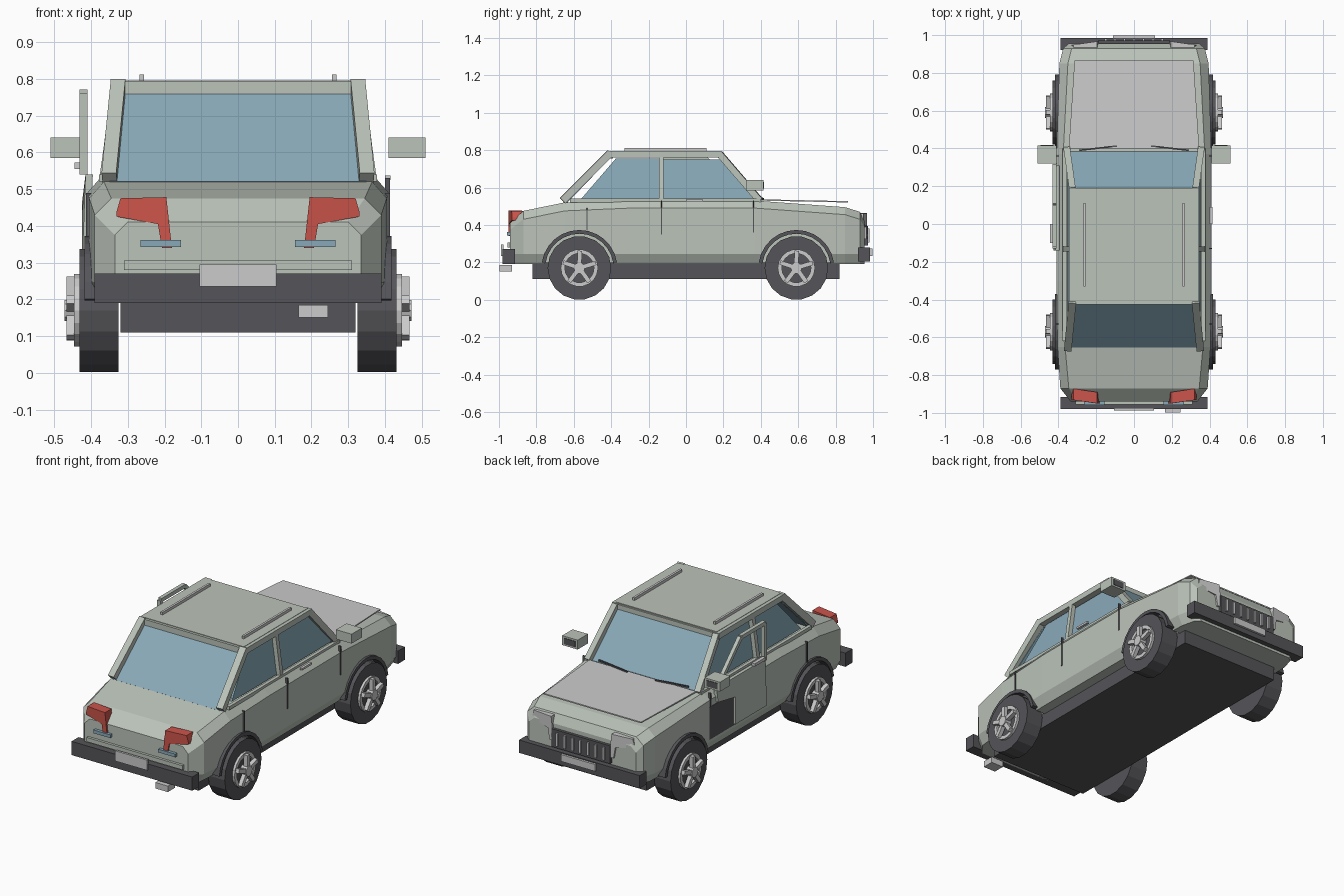
import bpy, bmesh, math
from mathutils import Vector, Matrix

if "Cube" in bpy.data.objects:
    bpy.data.objects.remove(bpy.data.objects["Cube"])


def material(name, r, g, b):
    m = bpy.data.materials.new(name)
    m.diffuse_color = (r, g, b, 1)
    m.use_nodes = True
    m.node_tree.nodes["Principled BSDF"].inputs["Base Color"].default_value = m.diffuse_color
    return m


PAINT = material("paint", .50, .55, .49)
GLASS = material("glass", .25, .40, .48)
RED = material("lamp_red", .60, .09, .07)
DARK = material("dark", .09, .09, .10)
METAL = material("metal", .60, .60, .58)


def finish(name, bm, mat):
    bmesh.ops.recalc_face_normals(bm, faces=bm.faces)
    me = bpy.data.meshes.new(name)
    bm.to_mesh(me)
    bm.free()
    me.materials.append(mat)
    ob = bpy.data.objects.new(name, me)
    bpy.context.collection.objects.link(ob)
    return ob


def slab(name, pts, off, mat):
    """Polygon extruded along an offset vector."""
    bm = bmesh.new()
    f = bm.faces.new([bm.verts.new(p) for p in pts])
    ext = bmesh.ops.extrude_face_region(bm, geom=[f], use_keep_orig=True)
    vs = [g for g in ext["geom"] if isinstance(g, bmesh.types.BMVert)]
    bmesh.ops.translate(bm, verts=vs, vec=Vector(off))
    return finish(name, bm, mat)


def box(name, x0, x1, y0, y1, z0, z1, mat):
    pts = [(x0, y0, z0), (x1, y0, z0), (x1, y1, z0), (x0, y1, z0)]
    return slab(name, pts, (0, 0, z1 - z0), mat)


def beam(name, a, b, w, h, mat):
    """Rectangular bar from a to b."""
    a, b = Vector(a), Vector(b)
    d = (b - a).normalized()
    up = Vector((0, 0, 1)) if abs(d.z) < .98 else Vector((0, 1, 0))
    s = d.cross(up).normalized()
    t = s.cross(d)
    pts = [a + s * (i * w / 2) + t * (j * h / 2) for i, j in ((-1, -1), (1, -1), (1, 1), (-1, 1))]
    return slab(name, pts, b - a, mat)


def tube(name, x0, x1, y, z, r, n, mat, inner=0, start=0, end=math.tau):
    """Disc, ring or arc about an axis parallel to x."""
    def arc(rad):
        full = end - start > 6.2
        return [(x0, y + rad * math.cos(start + (end - start) * i / n),
                 z + rad * math.sin(start + (end - start) * i / n)) for i in range(n if full else n + 1)]
    if not inner:
        return slab(name, arc(r), (x1 - x0, 0, 0), mat)
    bm = bmesh.new()
    rings = []
    for rad, x in ((r, x0), (r, x1), (inner, x1), (inner, x0)):
        rings.append([bm.verts.new((x, p[1], p[2])) for p in arc(rad)])
    m = len(rings[0])
    closed = m == n
    for k in range(4):
        a, b = rings[k], rings[(k + 1) % 4]
        for i in range(m if closed else m - 1):
            j = (i + 1) % m
            bm.faces.new((a[i], a[j], b[j], b[i]))
    if not closed:
        for i in (0, -1):
            bm.faces.new([q[i] for q in rings])
    return finish(name, bm, mat)


# lofted lower body: y, side half width, shoulder z, top half width, top z
stations = [(-.94, .335, .375, .30, .41), (-.87, .39, .43, .345, .475), (-.65, .405, .475, .365, .52),
            (-.3, .41, .49, .375, .53), (.37, .41, .49, .375, .53),
            (.85, .395, .455, .35, .495), (.93, .375, .43, .33, .47), (.955, .345, .39, .31, .42)]
bm = bmesh.new()
rows = []
for y, w, zs, wt, zt in stations:
    half = [(w - .03, .19), (w, .245), (w, zs), (wt, zt)]
    sec = half + [(-x, z) for x, z in reversed(half)]
    rows.append([bm.verts.new((x, y, z)) for x, z in sec])
for a, b in zip(rows, rows[1:]):
    for i in range(8):
        j = (i + 1) % 8
        bm.faces.new((a[i], a[j], b[j], b[i]))
bm.faces.new(rows[0])
bm.faces.new(rows[-1])
body = finish("body_shell", bm, PAINT)

# underbody, bumpers, plates, exhaust, rear trim
box("underbody", -.32, .32, -.82, .82, .11, .20, DARK)
box("rear_bumper", -.39, .39, -.98, -.915, .19, .27, DARK)
box("front_bumper", -.39, .39, .92, .985, .205, .28, DARK)
box("rear_plate", -.105, .105, -.988, -.975, .235, .295, METAL)
box("front_plate", -.11, .11, .98, .998, .235, .275, METAL)
box("exhaust", .165, .245, -.998, -.93, .15, .185, METAL)
box("rear_trim", -.31, .31, -.955, -.935, .28, .305, PAINT)

# grille with vertical bars
box("grille", -.19, .19, .95, .972, .29, .395, DARK)
for i in range(7):
    x = -.15 + .05 * i
    box("grille_bar", x - .006, x + .006, .97, .982, .305, .38, METAL)

# slightly raised hood
slab("hood", [(-.345, .40, .53), (.345, .40, .53), (.315, .865, .52), (-.315, .865, .52)], (0, 0, .007), METAL)

# roof, windscreen and rear window
slab("roof", [(-.325, -.41, .77), (.325, -.41, .77), (.325, .18, .77), (-.325, .18, .77)], (0, 0, .026), PAINT)
slab("windscreen", [(-.35, .385, .53), (.35, .385, .53), (.31, .175, .78), (-.31, .175, .78)], (0, -.012, -.01), GLASS)
slab("rear_window", [(-.35, -.655, .52), (.35, -.655, .52), (.31, -.41, .775), (-.31, -.41, .775)], (0, .012, -.01), GLASS)
box("rear_header", -.31, .31, -.425, -.39, .755, .793, PAINT)
box("front_header", -.31, .31, .16, .19, .76, .79, PAINT)


def side_x(z):
    return .365 - (z - .53) * .16


lamp = [(.32, .475), (.195, .478), (.18, .34), (.207, .34), (.218, .405), (.33, .425), (.33, .44)]
rear_glass = [(-.56, .54), (-.375, .755), (-.14, .755), (-.14, .54)]
front_glass = [(-.125, .54), (-.125, .75), (.195, .75), (.38, .54)]
for s in (-1, 1):
    # side glass and pillars
    for nm, pts in (("rear_side_glass", rear_glass), ("front_side_glass", front_glass)):
        slab(nm, [(s * (side_x(z) - .012), y, z) for y, z in pts], (-s * .01, 0, 0), GLASS)
    beam("rear_pillar", (s * .35, -.66, .53), (s * .325, -.405, .785), .04, .04, PAINT)
    beam("front_pillar", (s * .355, .395, .53), (s * .325, .18, .78), .035, .035, PAINT)
    beam("centre_pillar", (s * .366, -.132, .52), (s * .33, -.132, .78), .025, .026, PAINT)
    beam("roof_side", (s * .325, -.41, .777), (s * .325, .19, .777), .04, .034, PAINT)
    beam("window_sill", (s * .368, -.62, .53), (s * .368, .40, .53), .02, .02, PAINT)
    beam("roof_rack", (s * .262, -.33, .802), (s * .262, .11, .802), .013, .02, METAL)
    # mirrors
    box("mirror", *sorted((s * .41, s * .51)), .32, .415, .585, .64, PAINT)
    box("mirror_glass", *sorted((s * .425, s * .495)), .41, .418, .595, .63, DARK)
    # lamps
    slab("tail_lamp", [(s * x, -.95 + max(0, abs(x) - .2) * .15, z) for x, z in lamp], (0, .06, 0), RED)
    slab("head_lamp", [(s * x, .967 - max(0, abs(x) - .2) * .15, z - .015) for x, z in lamp], (0, -.06, 0), METAL)
    box("reverse_lamp", *sorted((s * .155, s * .265)), -.958, -.935, .343, .362, GLASS)
    # shut lines and wipers
    for y, z0, z1 in ((-.53, .37, .49), (-.13, .35, .53), (.36, .36, .53)):
        box("shut_line", *sorted((s * .40, s * .414)), y - .003, y + .003, z0, z1, DARK)
    beam("wiper", (s * .09, .413, .54), (s * .29, .39, .545), .008, .008, DARK)
    # wheels with arches
    for y in (-.57, .59):
        cut = tube("arch_cutter", s * .30, s * .55, y, .17, .187, 20, DARK)
        cut.hide_render = True
        cut.hide_viewport = False
        cut.display_type = 'WIRE'
        mod = body.modifiers.new("arch", 'BOOLEAN')
        mod.operation = 'DIFFERENCE'
        mod.solver = 'EXACT'
        mod.object = cut
        tube("arch_flare", s * .37, s * .418, y, .17, .203, 12, DARK, .183, .15, math.pi - .15)
        tube("tyre", s * .325, s * .432, y, .17, .17, 18, DARK)
        tube("rim", s * .43, s * .446, y, .17, .10, 18, METAL, .078)
        tube("hub", s * .43, s * .472, y, .17, .03, 10, METAL)
        for k in range(5):
            a = math.tau * k / 5 + .3
            c, n = math.cos(a), math.sin(a)
            beam("spoke", (s * .455, y + .025 * c, .17 + .025 * n),
                 (s * .455, y + .092 * c, .17 + .092 * n), .024, .024, METAL)

# right door handle
box("right_handle", .40, .415, 0, .09, .525, .537, METAL)

# left door, slid out and back from its opening
box("door_opening", -.412, -.40, .14, .37, .26, .45, DARK)
slab("left_door", [(-.425, -.14, .27), (-.425, .15, .27), (-.425, .15, .43), (-.425, .31, .46),
                   (-.415, .31, .54), (-.415, -.14, .54)], (.02, 0, 0), PAINT)
frame = [(.31, .55), (.10, .76), (-.12, .76), (-.12, .54)]
for (y0, z0), (y1, z1) in zip(frame, frame[1:]):
    beam("left_door_frame", (-.42, y0, z0), (-.42, y1, z1), .022, .022, PAINT)
box("left_handle", -.445, -.425, -.10, 0, .555, .572, METAL)
